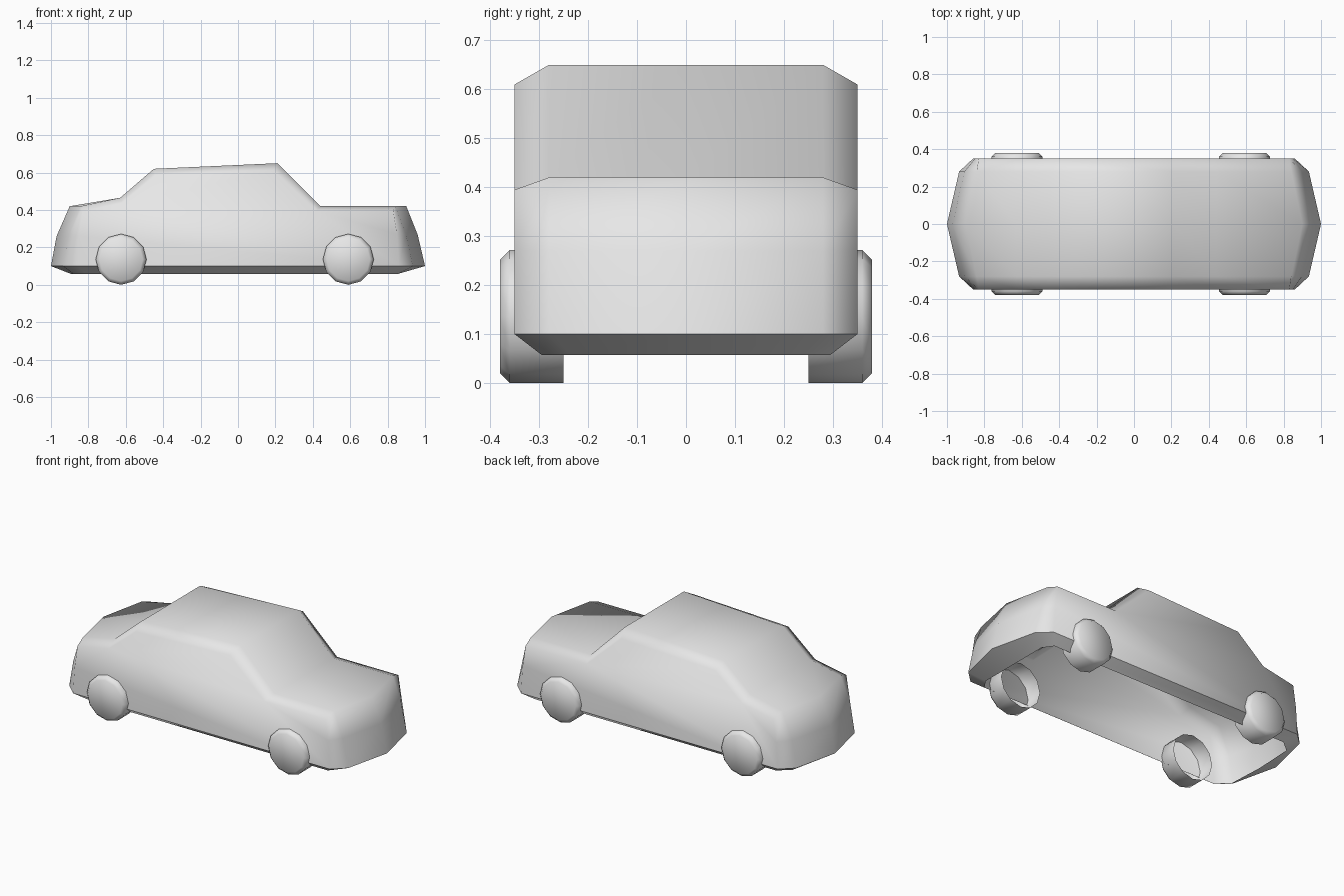
import bpy, math

cube = bpy.data.objects.get("Cube")
if cube:
    bpy.data.objects.remove(cube)

GREY = (0.8, 0.8, 0.8, 1)
paint = bpy.data.materials.new("light grey")
paint.use_nodes = True
paint.diffuse_color = GREY
paint.node_tree.nodes["Principled BSDF"].inputs["Base Color"].default_value = GREY


def loft(name, rows, closed=False, caps=()):
    """Skin equal-length rows of points; caps lists rows to fill with one face."""
    n = len(rows[0])
    verts = [p for row in rows for p in row]
    faces = []
    for r in range(len(rows) - 1):
        for i in range(n if closed else n - 1):
            j = (i + 1) % n
            faces.append((r * n + i, r * n + j, (r + 1) * n + j, (r + 1) * n + i))
    for r in caps:
        loop = [r * n + i for i in range(n)]
        faces.append(loop if r else loop[::-1])
    mesh = bpy.data.meshes.new(name)
    mesh.from_pydata(verts, [], faces)
    mesh.materials.append(paint)
    mesh.shade_smooth()
    obj = bpy.data.objects.new(name, mesh)
    bpy.context.collection.objects.link(obj)
    return obj


# Body shell: side profiles from the rear to the front, lofted across the width
SILL = 0.1
centre = [(-1, SILL), (-.97, .26), (-.9, .42), (-.63, .465), (-.45, .62),
          (.21, .65), (.44, .42), (.9, .42), (.96, .27), (1, SILL)]
shoulder = [(x * .935 if abs(x) > .8 else x, z) for x, z in centre]
edge = [(-.86, SILL), (-.85, .26), (-.83, .395), (-.62, .435), (-.44, .585),
        (.19, .61), (.42, .395), (.83, .395), (.85, .27), (.86, SILL)]
sections = [(-.35, edge), (-.28, shoulder), (0, centre), (.28, shoulder), (.35, edge)]
rows = [[(x, y, z) for x, z in profile] for y, profile in sections]
loft("body_shell", rows[::-1], caps=(0, 4))

# Sill lip: turns inward under the whole body outline, open in the middle
outer = [row[-1] for row in rows] + [row[0] for row in rows[::-1]]
inner = [(max(-.89, min(.85, x * .94)), y * .84, .057) for x, y, z in outer]
loft("sill_lip", [inner, outer], closed=True)

# Wheels: twelve-sided cups with a bevelled outer face, open on the inside
SIDES, RADIUS = 12, 0.136
for end, cx in (("rear", -.625), ("front", .59)):
    for side, s in (("left", 1), ("right", -1)):
        rings = []
        for y, r in ((.25, RADIUS), (.36, RADIUS), (.38, RADIUS - .02)):
            angles = [-s * math.tau * i / SIDES for i in range(SIDES)]
            rings.append([(cx + r * math.cos(a), s * y, RADIUS + r * math.sin(a))
                          for a in angles])
        loft(f"{end}_{side}_wheel", rings, closed=True, caps=(2,))
